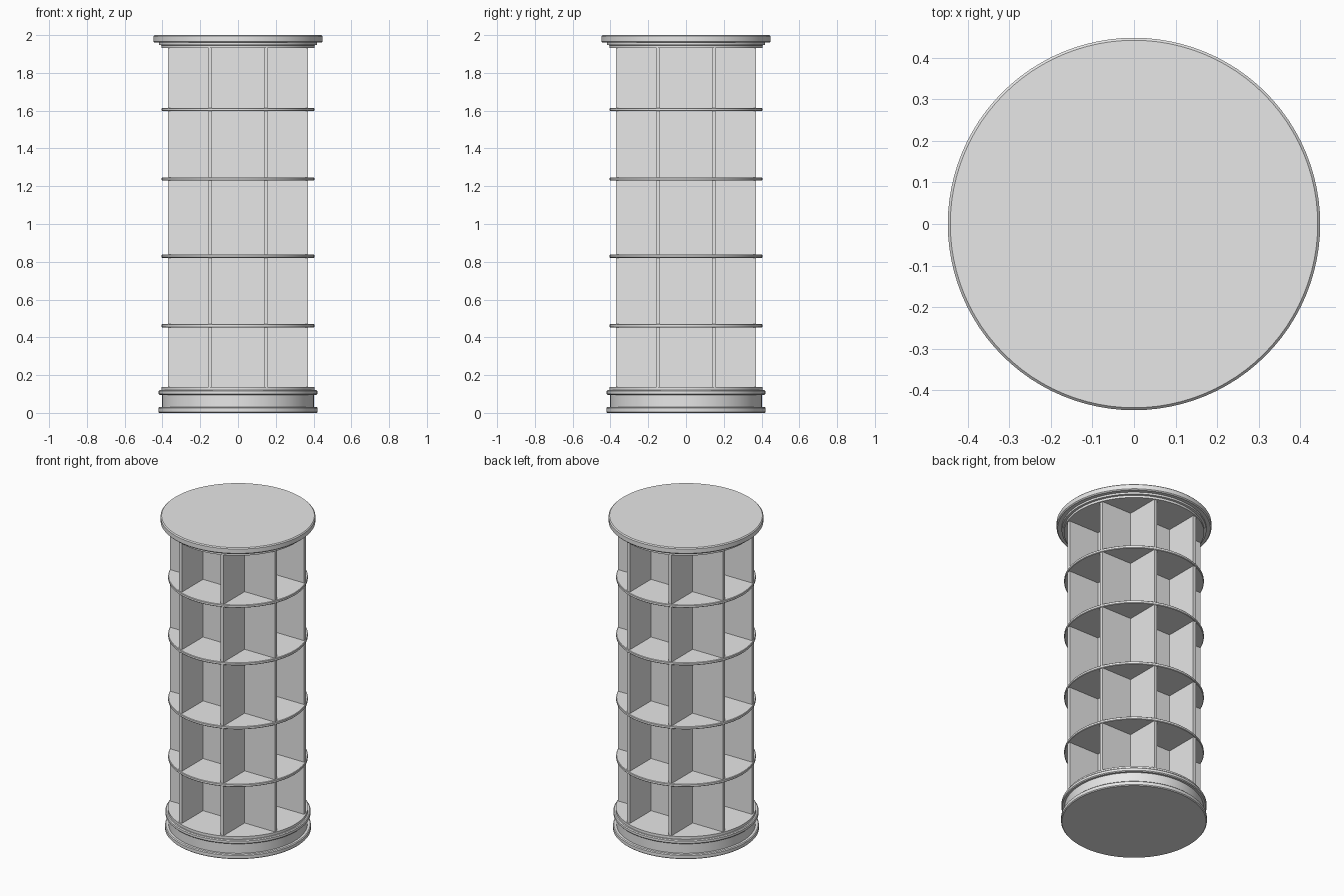
import bpy
import math

cube = bpy.data.objects.get("Cube")
if cube:
    bpy.data.objects.remove(cube, do_unlink=True)

SEGMENTS = 96
GRID = 0.147        # distance of each divider from the axis
HALF_LENGTH = 0.37  # half the length of a divider
THICK = 0.02
BASE_TOP, CAP_BOTTOM = 0.138, 1.932

grey = bpy.data.materials.new("light grey")
grey.use_nodes = True
color = (0.8, 0.8, 0.8, 1)
grey.diffuse_color = color
grey.node_tree.nodes["Principled BSDF"].inputs["Base Color"].default_value = color


def lathe(name, profile):
    """Turn a list of (radius, height) points, bottom to top, into a closed solid."""
    verts, faces = [], []
    for r, z in profile:
        for i in range(SEGMENTS):
            a = 2 * math.pi * i / SEGMENTS
            verts.append((r * math.cos(a), r * math.sin(a), z))
    for k in range(len(profile) - 1):
        for i in range(SEGMENTS):
            j = (i + 1) % SEGMENTS
            low, high = k * SEGMENTS, (k + 1) * SEGMENTS
            faces.append((low + i, low + j, high + j, high + i))
    faces.append(tuple(reversed(range(SEGMENTS))))
    faces.append(tuple(range(len(verts) - SEGMENTS, len(verts))))
    mesh = bpy.data.meshes.new(name)
    mesh.from_pydata(verts, [], faces)
    mesh.materials.append(grey)
    obj = bpy.data.objects.new(name, mesh)
    bpy.context.collection.objects.link(obj)
    bpy.ops.object.select_all(action="DESELECT")
    obj.select_set(True)
    bpy.context.view_layer.objects.active = obj
    bpy.ops.object.shade_smooth_by_angle(angle=math.radians(30))
    return obj


def band(radius, bottom, top, bevel):
    """Profile of a disc with softened edges."""
    return [(radius - bevel, bottom), (radius, bottom + bevel),
            (radius, top - bevel), (radius - bevel, top)]


def panel(name, center, size):
    bpy.ops.mesh.primitive_cube_add(size=1, location=center)
    obj = bpy.context.object
    obj.name = name
    obj.scale = size
    bpy.ops.object.transform_apply(location=False, rotation=False, scale=True)
    obj.data.materials.append(grey)


# Moulded foot: plinth, recessed waist, ring and top step
lathe("base", band(0.422, 0, 0.03, 0.005)
      + [(0.402, 0.03), (0.402, 0.096)]
      + band(0.42, 0.096, 0.121, 0.005)
      + [(0.406, 0.121), (0.406, BASE_TOP)])

# Moulded cap: two steps below a wide round top
lathe("cap", [(0.406, CAP_BOTTOM), (0.406, 1.946), (0.419, 1.948), (0.419, 1.96)]
      + band(0.448, 1.96, 2.0, 0.006))

# Round shelves
for n, z in enumerate((0.462, 0.83, 1.238, 1.606), 1):
    lathe(f"shelf_{n}", band(0.404, z - 0.009, z + 0.009, 0.003))

# Crossing upright dividers
height = CAP_BOTTOM - BASE_TOP
middle = (CAP_BOTTOM + BASE_TOP) / 2
for side, s in (("left", 1), ("right", -1)):
    panel(f"{side}_divider", (s * GRID, 0, middle), (THICK, 2 * HALF_LENGTH, height))
for side, s in (("back", 1), ("front", -1)):
    panel(f"{side}_divider", (0, s * GRID, middle), (2 * HALF_LENGTH, THICK, height))
